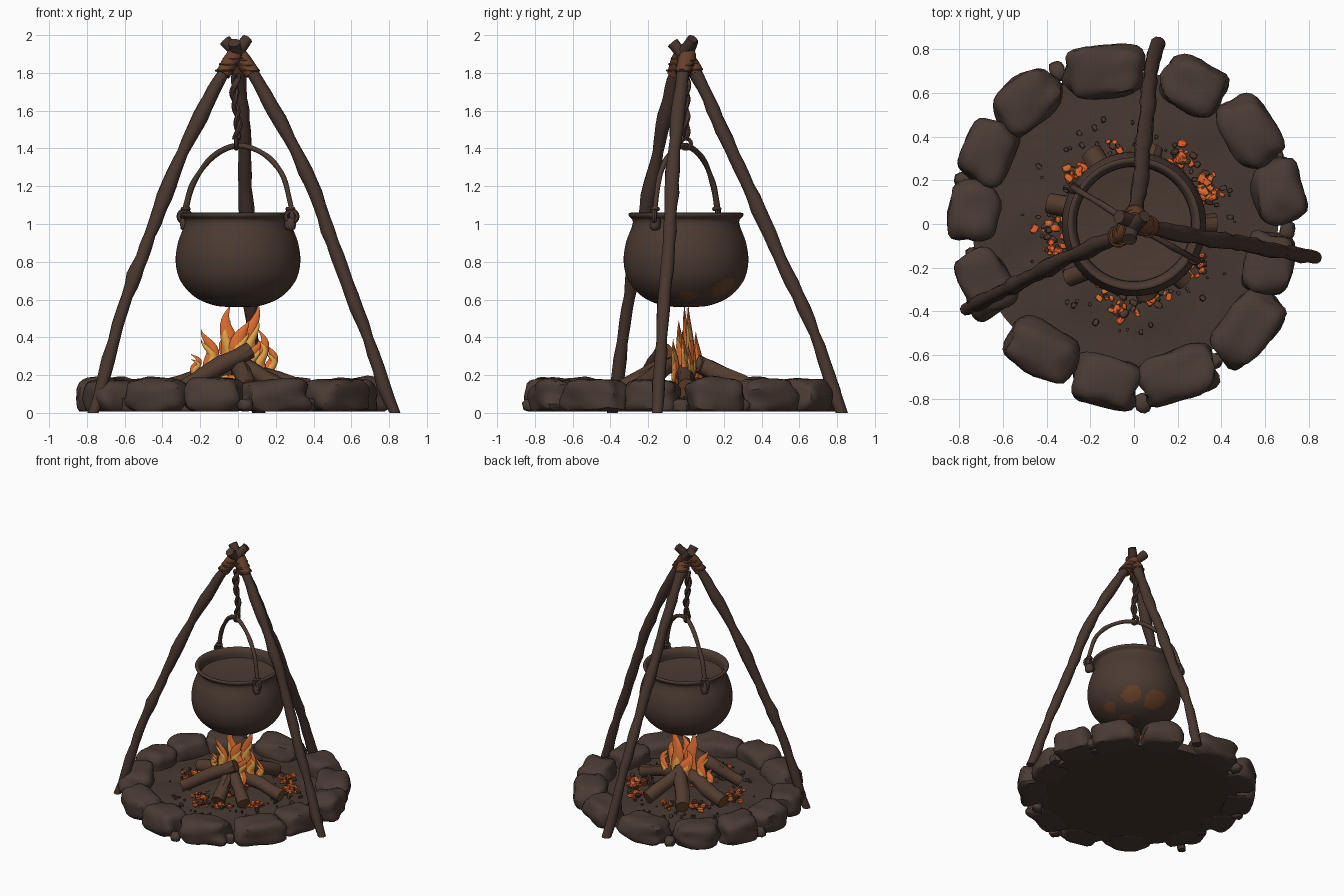
import bpy, bmesh, math, random
from mathutils import Vector, noise

random.seed(4)
if "Cube" in bpy.data.objects:
    bpy.data.objects.remove(bpy.data.objects["Cube"])


def material(name, rgb):
    lin = [((c / 255 + 0.055) / 1.055) ** 2.4 for c in rgb] + [1]
    m = bpy.data.materials.new(name)
    m.use_nodes = True
    m.diffuse_color = lin
    m.node_tree.nodes["Principled BSDF"].inputs["Base Color"].default_value = lin
    return m


WOOD = material("dark wood", (72, 54, 47))
IRON = material("iron", (75, 58, 50))
STONE = material("stone", (74, 59, 52))
EARTH = material("earth", (71, 56, 49))
BARK = material("log bark", (82, 59, 47))
ROPE = material("rope", (102, 64, 43))
RUST = material("rust", (106, 66, 41))
ORANGE = material("flame orange", (226, 112, 50))
YELLOW = material("flame yellow", (236, 172, 76))
EMBER = material("ember", (226, 98, 46))


def finish(name, bm, *mats, angle=50):
    bmesh.ops.recalc_face_normals(bm, faces=bm.faces)
    me = bpy.data.meshes.new(name)
    bm.to_mesh(me)
    bm.free()
    ob = bpy.data.objects.new(name, me)
    bpy.context.collection.objects.link(ob)
    for m in mats:
        me.materials.append(m)
    bpy.ops.object.select_all(action='DESELECT')
    ob.select_set(True)
    bpy.context.view_layer.objects.active = ob
    bpy.ops.object.shade_smooth_by_angle(angle=math.radians(angle))


def spline(points, steps):
    """Catmull-Rom curve through the points."""
    p = [Vector(q) for q in points]
    p = [2 * p[0] - p[1]] + p + [2 * p[-1] - p[-2]]
    out = []
    for i in range(1, len(p) - 2):
        a, b, c, d = p[i - 1:i + 3]
        for s in range(steps):
            t = s / steps
            out.append(0.5 * (2 * b + (c - a) * t + (2 * a - 5 * b + 4 * c - d) * t * t
                              + (3 * b - a - 3 * c + d) * t ** 3))
    return out + [p[-2]]


def tube(bm, path, radius, sides=10, rough=0.0, closed=False, flat=1.0, cap_mat=0, mat=0):
    """Sweep a ring along a path; radius is a number or a function of 0..1."""
    rings, n = [], len(path)
    side = None
    for i, p in enumerate(path):
        a, b = path[i - 1 if closed else max(i - 1, 0)], path[(i + 1) % n if closed else min(i + 1, n - 1)]
        tan = (b - a).normalized()
        if side is None:
            side = Vector((1, 0, 0)) if abs(tan.x) < 0.8 else Vector((0, 0, 1))
        side = (side - tan * side.dot(tan)).normalized()
        other = tan.cross(side)
        r = radius(i / (n - 1)) if callable(radius) else radius
        ring = []
        for k in range(sides):
            w = math.tau * k / sides
            q = p + r * (side * math.cos(w) + other * math.sin(w) * flat)
            q += (q - p) * rough * noise.noise(q * 9)
            ring.append(bm.verts.new((q.x, q.y, max(q.z, 0))))
        rings.append(ring)
    pairs = list(zip(rings, rings[1:])) + ([(rings[-1], rings[0])] if closed else [])
    for r0, r1 in pairs:
        for k in range(sides):
            j = (k + 1) % sides
            bm.faces.new((r0[k], r0[j], r1[j], r1[k])).material_index = mat
    if not closed:
        for ring in (rings[0], rings[-1]):
            bm.faces.new(ring).material_index = cap_mat


def circle(center, r, n=20, normal='z'):
    c = Vector(center)
    pts = []
    for i in range(n):
        u, v = r * math.cos(math.tau * i / n), r * math.sin(math.tau * i / n)
        pts.append(c + Vector({'z': (u, v, 0), 'y': (u, 0, v), 'x': (0, u, v)}[normal]))
    return pts


def lathe(bm, profile, segs):
    verts = [bm.verts.new((r, 0, z)) for r, z in profile]
    edges = [bm.edges.new(e) for e in zip(verts, verts[1:])]
    bmesh.ops.spin(bm, geom=verts + edges, axis=(0, 0, 1), cent=(0, 0, 0), angle=math.tau, steps=segs)
    bmesh.ops.remove_doubles(bm, verts=bm.verts, dist=0.0005)


def rock(bm, center, half, yaw, power=4, cuts=5, rough=0.12, mat=0):
    """Rounded block with lumpy sides."""
    part = bmesh.new()
    bmesh.ops.create_cube(part, size=2)
    bmesh.ops.subdivide_edges(part, edges=part.edges, cuts=cuts, use_grid_fill=True)
    c, s, off = math.cos(yaw), math.sin(yaw), Vector(center) * 7
    remap = {}
    for v in part.verts:
        q = v.co / sum(abs(x) ** power for x in v.co) ** (1 / power)
        q *= 1 + rough * noise.noise(q * 1.3 + off)
        x, y, z = q.x * half[0], q.y * half[1], q.z * half[2]
        remap[v] = bm.verts.new((center[0] + c * x - s * y, center[1] + s * x + c * y,
                                 max(center[2] + z, 0.008)))
    for f in part.faces:
        bm.faces.new([remap[v] for v in f.verts]).material_index = mat
    part.free()


# Earth bed
bm = bmesh.new()
rings = [(0, 0.01), (0.70, 0.01), (0.70, 0.07)] + [(0.7 - 0.07 * i, 0.07 + 0.035 * (i / 10) ** 1.5) for i in range(1, 11)]
lathe(bm, rings, 48)
for v in bm.verts:
    if v.co.z > 0.05:
        v.co.z += 0.018 * noise.noise(v.co * 7)
    v.co.x -= 0.04
finish("earth_bed", bm, EARTH)

# Ring of stones: x, y, half length
stones = [(-.14, .70, .18), (.27, .63, .145), (.53, .42, .165), (.66, .15, .14), (.62, -.18, .14),
          (.52, -.47, .185), (.20, -.69, .175), (-.13, -.72, .15), (-.42, -.58, .16),
          (-.68, -.27, .15), (-.735, .06, .135), (-.67, .33, .145), (-.49, .56, .155)]
bm = bmesh.new()
for x, y, half in stones:
    yaw = math.atan2(y, x + 0.04) + math.pi / 2 + random.uniform(-.1, .1)
    rock(bm, (x, y, 0.086), (half, 0.115, random.uniform(.088, .102)), yaw, 3.8, 6, .2)
finish("ring_stones", bm, STONE, angle=40)

# Pebbles wedged between stones and scattered on the bed
bm = bmesh.new()
for x, y in ((-.35, .70), (.04, -.82), (.65, .30), (.36, -.63), (.70, -.03), (-.73, -.14), (-.78, .20)):
    rock(bm, (x, y, 0.04), (.045, .035, .035), random.random() * 3, 3, 2, .3)
for i in range(80):
    a, r = random.uniform(0, math.tau), random.uniform(.27, .5)
    s = random.uniform(.006, .017)
    rock(bm, (r * math.cos(a) - .02, r * math.sin(a), 0.088), (s, s * .8, s), a, 3, 1, .3)
finish("pebbles", bm, STONE)

# Tripod poles
poles = {
    "left_pole": [(.83, -.152, -.02), (.66, -.125, .47), (.50, -.09, .90), (.36, -.07, 1.28), (.19, -.04, 1.6),
                  (.06, -.01, 1.82), (-.07, .035, 1.97)],
    "right_pole": [(-.765, -.39, -.02), (-.61, -.31, .55), (-.49, -.25, .88), (-.34, -.17, 1.27), (-.20, -.11, 1.57),
                   (-.06, -.05, 1.83), (.05, .035, 1.98)],
    "back_pole": [(.11, .825, -.02), (.075, .68, .42), (.06, .50, .82), (.04, .33, 1.2), (.03, .19, 1.5),
                  (.005, .045, 1.81), (-.02, -.07, 1.96)]}
for name, pts in poles.items():
    bm = bmesh.new()
    tube(bm, spline(pts, 6), lambda t: .031 + .006 * math.sin(t * 3) + .003 * math.sin(t * 31), 10, .3)
    finish(name, bm, WOOD)

# Lashing wound round the pole crossing
bm = bmesh.new()
for path in poles.values():
    near = [p for p in spline(path, 24) if 1.79 < p.z < 1.9]
    tube(bm, near, .043, 12, .15)
    for i in (2, 6, 10):
        tube(bm, [near[i] + q for q in circle((0, 0, 0), .045, 14)], .007, 6, closed=True)
finish("pole_lashing", bm, ROPE)

# Loosely twisted hanging cord with its hook ring
bm = bmesh.new()
for phase in (0, math.pi):
    tube(bm, [Vector((-.01 + .011 * math.cos(i * .24 + phase) + .01 * math.sin(i * .12),
                      .011 * math.sin(i * .24 + phase), 1.45 + .0062 * i)) for i in range(56)],
         lambda t: .012 + .004 * t, 7, .3)
tube(bm, circle((-.01, 0, 1.425), .027, 14, 'x'), .012, 6, closed=True)
finish("hanging_cord", bm, WOOD)

# Cauldron with rust spots on the scorched underside
bm = bmesh.new()
outline = spline([(0, 0, .56), (.12, 0, .568), (.23, 0, .615), (.305, 0, .70), (.33, 0, .80), (.318, 0, .90),
                  (.287, 0, .985), (.283, 0, 1.02), (.302, 0, 1.042), (.302, 0, 1.057), (.283, 0, 1.057),
                  (.266, 0, 1.03), (.262, 0, .99)], 8)
lathe(bm, [(max(p.x, 0), p.z) for p in outline] + [(.20, .985), (.14, .975), (.07, .98), (0, .975)], 96)
spots = [(.19, .19, .67, .07), (.03, .27, .63, .09), (.24, .01, .61, .045), (.10, .03, .56, .05)]
for f in bm.faces:
    c = f.calc_center_median()
    f.material_index = int(any((c - Vector(s[:3])).length < s[3] * (1 + .4 * noise.noise(c * 14)) for s in spots))
finish("cauldron", bm, IRON, RUST, angle=45)

# Bail handle, side lugs and hooked ends
bm = bmesh.new()
arch = [(-.29, .175, 1.02), (-.275, .165, 1.09), (-.235, .14, 1.22), (-.14, .085, 1.35), (-.01, 0, 1.415),
        (.13, -.08, 1.375), (.23, -.135, 1.27), (.275, -.16, 1.12), (.29, -.17, 1.02)]
tube(bm, spline(arch, 6), .0145, 8, .3)
for s in (-1, 1):
    tube(bm, circle((s * .283, -s * .168, 1.04), .03, 14, 'y'), .013, 6, closed=True)
    tube(bm, circle((s * .277, -s * .163, 1.08), .014, 10), .013, 6, closed=True)
    rock(bm, (s * .277, -s * .163, 1.0), (.03, .025, .035), -.53, 3, 2)
finish("bail_handle", bm, IRON)

# Leaning firewood
bm = bmesh.new()
for x, y in ((-.20, .33), (.09, .35), (.37, 0), (.23, -.26), (.06, -.33), (-.30, -.25), (-.39, .10)):
    end = Vector((x, y, .13))
    top = Vector((x * -.08, y * .2 - .01, random.uniform(.24, .28)))
    if (x, y) == (-.30, -.25):
        top = Vector((.06, -.11, .33))
    tube(bm, [end.lerp(top, i / 5) for i in range(6)], random.uniform(.043, .052), 10, .35, cap_mat=1)
finish("firewood", bm, BARK, RUST, angle=40)

# Glowing embers and charred bits around the fire: cluster x, y, count
bm = bmesh.new()
clusters = [(.33, .17, 34), (.20, .29, 26), (-.37, 0, 18), (-.36, -.10, 22), (-.25, .23, 24), (-.04, -.39, 16),
            (.1, -.33, 20), (.29, -.17, 16), (-.12, -.28, 20), (.28, .08, 16), (-.08, .33, 14), (0, .08, 12), (0, -.14, 16)]
for cx, cy, count in clusters:
    for i in range(count):
        x, y, s = random.gauss(cx, .035), random.gauss(cy, .032), random.uniform(.009, .025)
        rock(bm, (x, y, .1 + random.uniform(0, .02)), (s, s * .7, s * .6), random.random() * 3, 3, 1, .4,
             mat=(0, 1, 2, 0, 1)[i % 5])
finish("embers", bm, EMBER, BARK, ORANGE, angle=20)

# Flame tongues: x, y, base z, height, width, lean
tongues = [(-.06, 0, .16, .41, .085, .02), (.05, .02, .16, .42, .075, .035), (.0, -.03, .16, .33, .1, .035),
           (-.13, .01, .18, .26, .06, -.04), (.12, -.01, .17, .27, .06, .0), (-.2, .02, .18, .13, .04, -.04),
           (.17, .02, .17, .2, .045, .0), (-.03, .06, .18, .25, .075, -.03), (.06, -.06, .17, .22, .065, .03)]
bm = bmesh.new()
for x, y, z, h, w, lean in tongues:
    for scale, tall, flat, mat in ((1, 1, .42, 0), (.72, .8, .75, 1)):
        wave = [Vector((x + lean * t + .026 * math.sin(t * 7.5 + x * 20) * t ** .5,
                        y + .008 * math.sin(t * 5), z + h * t * tall)) for t in (i / 16 for i in range(17))]
        tube(bm, wave, lambda t: w * scale * (.5 + 1.5 * t) * (1 - t) ** 1.15 + .001, 8,
             flat=flat, mat=mat, cap_mat=mat)
finish("flames", bm, ORANGE, YELLOW)
